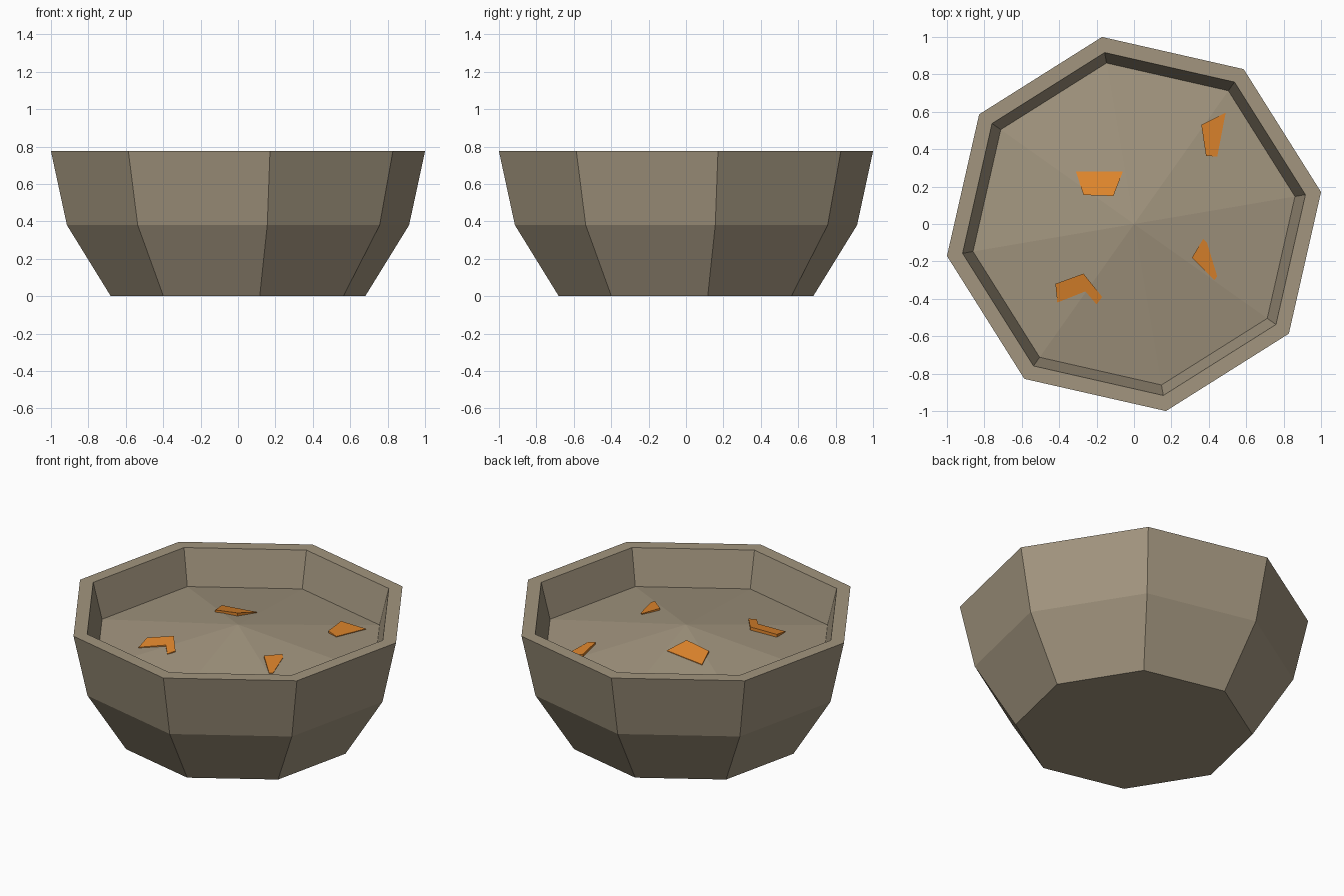
import bpy, bmesh, math

if "Cube" in bpy.data.objects:
    bpy.data.objects.remove(bpy.data.objects["Cube"])

SIDES = 8
TURN = math.radians(9.7)
CENTRE_Z, EDGE_Z, EDGE_R = 0.69, 0.55, 0.873


def material(name, rgb):
    m = bpy.data.materials.new(name)
    m.diffuse_color = (*rgb, 1)
    m.use_nodes = True
    m.node_tree.nodes["Principled BSDF"].inputs["Base Color"].default_value = m.diffuse_color
    return m


stone = material("grey brown", (0.36, 0.30, 0.21))
orange = material("orange", (0.75, 0.24, 0.026))


def finish(name, bm, mat):
    bmesh.ops.recalc_face_normals(bm, faces=bm.faces)
    me = bpy.data.meshes.new(name)
    bm.to_mesh(me)
    bm.free()
    me.materials.append(mat)
    ob = bpy.data.objects.new(name, me)
    bpy.context.collection.objects.link(ob)
    return ob


def ring(bm, r, z):
    step = 2 * math.pi / SIDES
    return [bm.verts.new((r * math.cos(TURN + i * step), r * math.sin(TURN + i * step), z))
            for i in range(SIDES)]


def surface_z(x, y):
    """Height of the faceted soup dome."""
    half = math.pi / SIDES
    d = max(x * math.cos(TURN + half * (2 * k + 1)) + y * math.sin(TURN + half * (2 * k + 1))
            for k in range(SIDES))
    return CENTRE_Z - (CENTRE_Z - EDGE_Z) * d / (EDGE_R * math.cos(half))


# bowl: outer wall, rim and inner wall, with the domed filling closing the top
bm = bmesh.new()
profile = [(0.69, 0), (0.928, 0.38), (1.0145, 0.775), (0.93, 0.775), (EDGE_R, EDGE_Z)]
rings = [ring(bm, r, z) for r, z in profile]
bm.faces.new(rings[0])
for a, b in zip(rings, rings[1:]):
    for i in range(SIDES):
        j = (i + 1) % SIDES
        bm.faces.new((a[i], a[j], b[j], b[i]))
top = bm.verts.new((0, 0, CENTRE_Z))
for i in range(SIDES):
    bm.faces.new((rings[-1][i], rings[-1][(i + 1) % SIDES], top))
finish("bowl", bm, stone)

# floating pieces: outline points as (x, y, height above the filling)
pieces = {
    "back_left_piece": [(-.31, .28, .004), (-.27, .155, .014), (-.11, .15, .02), (-.06, .28, .004)],
    "back_right_piece": [(.36, .53, .02), (.385, .365, .014), (.445, .36, .004), (.49, .595, .004)],
    "front_right_piece": [(.37, -.08, .006), (.31, -.18, .012), (.43, -.30, .005),
                          (.445, -.28, .003), (.39, -.10, .003)],
    "front_left_piece": [(-.42, -.32, .018), (-.41, -.42, .005), (-.26, -.36, .008),
                         (-.20, -.43, .004), (-.17, -.39, .007), (-.27, -.265, .02)],
}
for name, outline in pieces.items():
    bm = bmesh.new()
    hi = [bm.verts.new((x, y, surface_z(x, y) + h)) for x, y, h in outline]
    lo = [bm.verts.new((x, y, surface_z(x, y) - 0.03)) for x, y, h in outline]
    bm.faces.new(hi)
    bm.faces.new(lo[::-1])
    for i in range(len(hi)):
        j = (i + 1) % len(hi)
        bm.faces.new((hi[i], lo[i], lo[j], hi[j]))
    finish(name, bm, orange)
